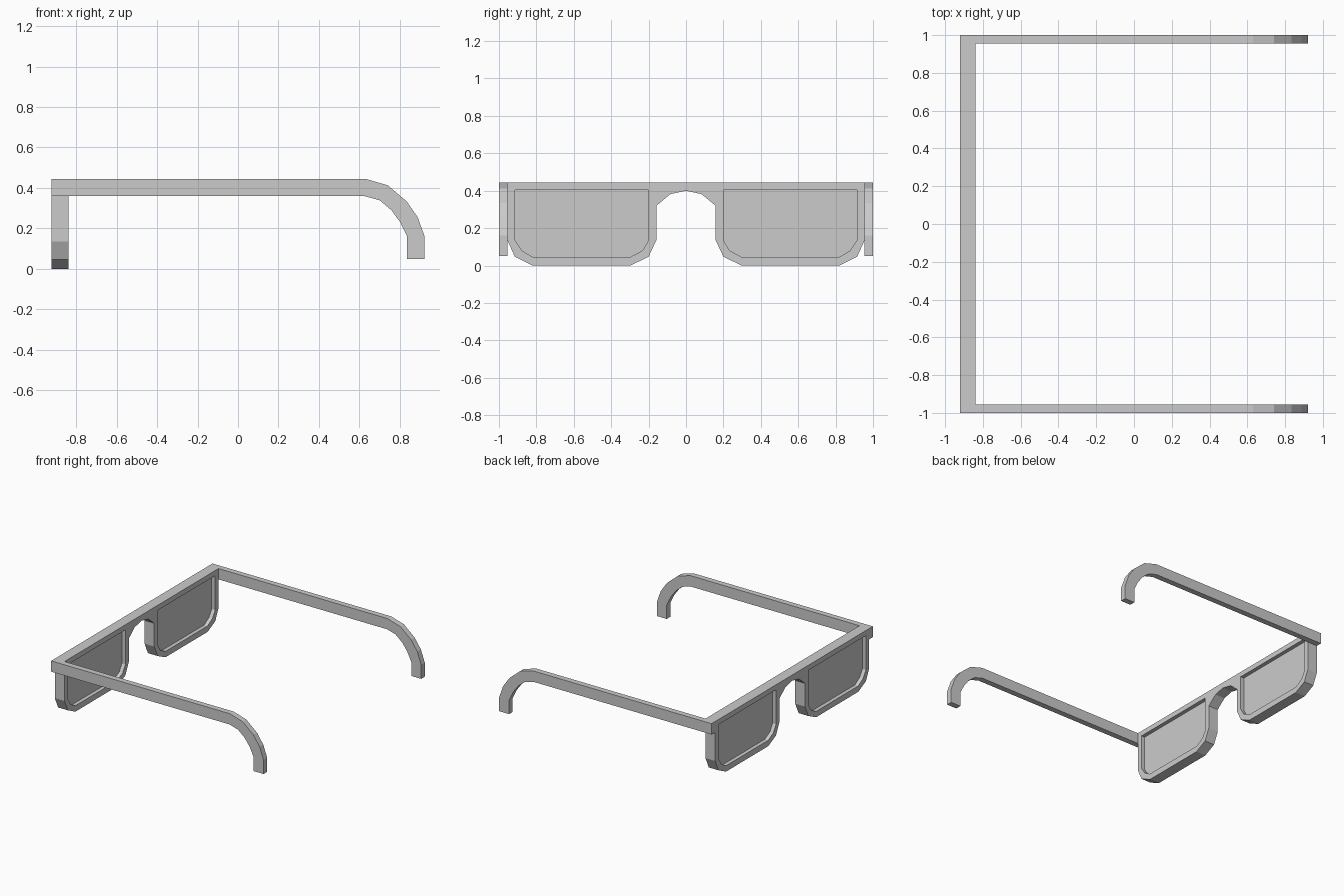
import bpy, bmesh
from mathutils import Matrix

if "Cube" in bpy.data.objects:
    bpy.data.objects.remove(bpy.data.objects["Cube"])

# Axis maps: profile (u, v) and extrusion direction w to world axes
YZ = Matrix(((0, 0, 1), (1, 0, 0), (0, 1, 0)))    # u=y, v=z, extruded along x
XZ = Matrix(((1, 0, 0), (0, 0, -1), (0, 1, 0)))   # u=x, v=z, extruded along y


def plate(name, loops, axes, center, thickness):
    """Flat plate from an outline plus optional hole loops."""
    cu = bpy.data.curves.new(name, 'CURVE')
    cu.dimensions = '2D'
    cu.fill_mode = 'BOTH'
    cu.extrude = thickness / 2
    for loop in loops:
        sp = cu.splines.new('POLY')
        sp.points.add(len(loop) - 1)
        for p, (u, v) in zip(sp.points, loop):
            p.co = (u, v, 0, 1)
        sp.use_cyclic_u = True
        sp.use_smooth = False
    tmp = bpy.data.objects.new(name + "_curve", cu)
    bpy.context.collection.objects.link(tmp)
    dg = bpy.context.evaluated_depsgraph_get()
    me = bpy.data.meshes.new_from_object(tmp.evaluated_get(dg))
    bpy.data.objects.remove(tmp)
    # weld caps to walls and bake the orientation
    bm = bmesh.new()
    bm.from_mesh(me)
    bmesh.ops.remove_doubles(bm, verts=bm.verts, dist=1e-4)
    bm.transform(Matrix.Translation(center) @ axes.to_4x4())
    bmesh.ops.recalc_face_normals(bm, faces=bm.faces)
    for f in bm.faces:
        f.smooth = False
    bm.to_mesh(me)
    bm.free()
    ob = bpy.data.objects.new(name, me)
    bpy.context.collection.objects.link(ob)
    return ob


def flip(loop):
    return [(-u, v) for u, v in reversed(loop)]


# Front frame: half outline from nose bridge to outer top corner, mirrored
half = [(0.083, 0.382), (0.158, 0.32), (0.158, 0.137), (0.2, 0.047),
        (0.297, 0), (0.82, 0), (0.915, 0.047), (0.955, 0.135), (0.955, 0.445)]
outline = [(0, 0.4)] + half + flip(half)
opening = [(0.2, 0.405), (0.2, 0.135), (0.233, 0.08), (0.297, 0.046),
           (0.82, 0.046), (0.878, 0.08), (0.914, 0.135), (0.914, 0.405)]
plate("front_frame", [outline, opening, flip(opening)], YZ, (-0.88, 0, 0), 0.084)

# Recessed lenses
plate("lens_left", [opening], YZ, (-0.88, 0, 0), 0.024)
plate("lens_right", [flip(opening)], YZ, (-0.88, 0, 0), 0.024)

# Temple arms with hooked ear ends
arm = [(-0.922, 0.445), (0.63, 0.445), (0.74, 0.413), (0.833, 0.334),
       (0.888, 0.255), (0.922, 0.16), (0.922, 0.05),
       (0.836, 0.05), (0.836, 0.16), (0.802, 0.23), (0.758, 0.29),
       (0.7, 0.339), (0.625, 0.36), (-0.922, 0.36)]
for side, y in (("left", 0.9775), ("right", -0.9775)):
    plate("temple_arm_" + side, [arm], XZ, (0, y, 0), 0.045)
